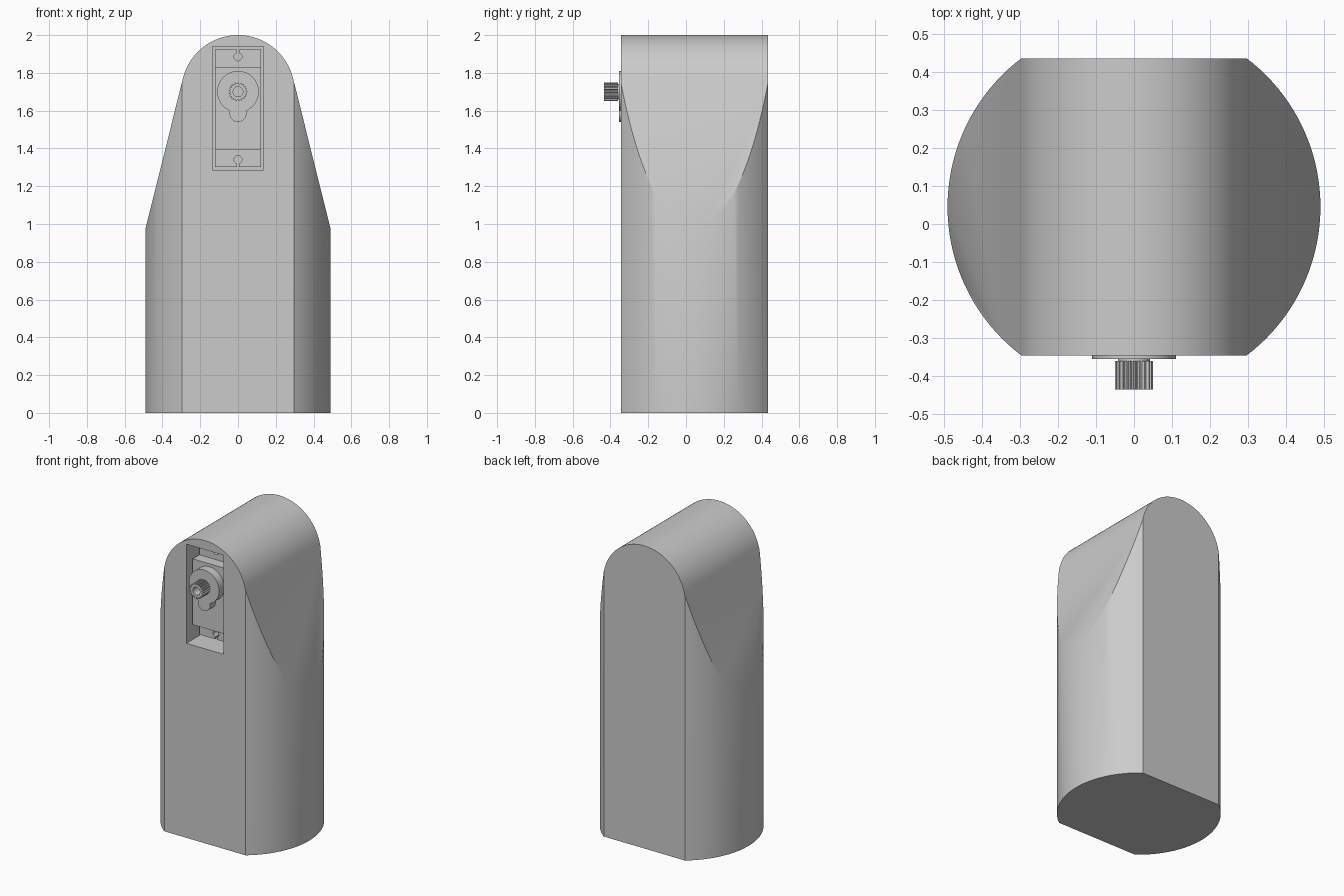
import bpy, bmesh
from math import sin, cos, pi, asin, atan2

cube = bpy.data.objects.get("Cube")
if cube:
    bpy.data.objects.remove(cube, do_unlink=True)

grey = bpy.data.materials.new("plain grey")
grey.use_nodes = True
grey.diffuse_color = (0.6, 0.6, 0.6, 1)
grey.node_tree.nodes["Principled BSDF"].inputs["Base Color"].default_value = (0.6, 0.6, 0.6, 1)


def arc(cx, cz, r, a0, a1, n):
    return [(cx + r * cos(a0 + (a1 - a0) * i / n), cz + r * sin(a0 + (a1 - a0) * i / n))
            for i in range(n + 1)]


def circle(cx, cz, r, n):
    return arc(cx, cz, r, 0, 2 * pi, n)[:-1]


def rect(x, z0, z1):
    return [(-x, z0), (x, z0), (x, z1), (-x, z1)]


def prism(name, outline, a, b, axis="Y"):
    """Extrude an outline from a to b along Y (outline in XZ) or Z (outline in XY)."""
    bm = bmesh.new()
    place = (lambda p: (p[0], a, p[1])) if axis == "Y" else (lambda p: (p[0], p[1], a))
    face = bm.faces.new([bm.verts.new(place(p)) for p in outline])
    new = bmesh.ops.extrude_face_region(bm, geom=[face])["geom"]
    step = (0, b - a, 0) if axis == "Y" else (0, 0, b - a)
    bmesh.ops.translate(bm, vec=step, verts=[v for v in new if isinstance(v, bmesh.types.BMVert)])
    bmesh.ops.recalc_face_normals(bm, faces=bm.faces)
    mesh = bpy.data.meshes.new(name)
    bm.to_mesh(mesh)
    bm.free()
    mesh.materials.append(grey)
    obj = bpy.data.objects.new(name, mesh)
    bpy.context.collection.objects.link(obj)
    return obj


def activate(obj):
    bpy.ops.object.select_all(action="DESELECT")
    obj.select_set(True)
    bpy.context.view_layer.objects.active = obj


def combine(obj, tool, operation):
    mod = obj.modifiers.new("cut", "BOOLEAN")
    mod.operation, mod.object, mod.solver = operation, tool, "EXACT"
    activate(obj)
    bpy.ops.object.modifier_apply(modifier=mod.name)
    bpy.data.objects.remove(tool, do_unlink=True)


def smooth(obj, angle=0.5):
    activate(obj)
    bpy.ops.object.shade_smooth_by_angle(angle=angle)


FRONT, BACK, AXLE = -0.345, 0.435, 1.70

# Housing: round-topped tapering profile, trimmed by an upright cylinder
lean = atan2(0.24, 0.97)
side = [(0.6, -0.1), (0.6, 0.534)]
profile = side + arc(0, AXLE, 0.3, lean, pi - lean, 48) + [(-x, z) for x, z in reversed(side)]
housing = prism("housing", profile, FRONT, BACK)
combine(housing, prism("trim", circle(0, 0.045, 0.49, 128), 0, 2.2, "Z"), "INTERSECT")

# Recess in the front for the motor
combine(housing, prism("recess", rect(0.136, 1.285, 1.94), FRONT - 0.1, -0.18), "DIFFERENCE")
smooth(housing)

# Mounting flange with a slotted screw hole at each end
flange = prism("motor_flange", rect(0.121, 1.303, 1.924), -0.23, -0.185)
for z, end in ((1.34, 1.28), (1.885, 1.95)):
    combine(flange, prism("hole", circle(0, z, 0.021, 24), -0.3, -0.1), "DIFFERENCE")
    combine(flange, prism("slot", rect(0.006, min(z, end), max(z, end)), -0.3, -0.1), "DIFFERENCE")
smooth(flange)

# Motor case
prism("motor_case", rect(0.122, 1.395, 1.83), -0.30, -0.182)

# Gear cover: large disc with a small lobe below
gap = asin(0.045 / 0.11)
cover = arc(0, AXLE, 0.11, gap - pi / 2, 1.5 * pi - gap, 56) + arc(0, 1.585, 0.045, pi, 2 * pi, 20)
smooth(prism("gear_cover", cover, -0.355, -0.298))

# Output shaft: plain neck and a toothed, hollow end
smooth(prism("shaft_neck", circle(0, AXLE, 0.042, 32), -0.365, -0.35))
teeth = 21
spline = []
for i in range(teeth * 4):
    a, r = 2 * pi * i / (teeth * 4), (0.05 if i % 4 < 2 else 0.043)
    spline.append((r * cos(a), AXLE + r * sin(a)))
shaft = prism("output_shaft", spline, -0.435, -0.36)
combine(shaft, prism("bore", circle(0, AXLE, 0.026, 32), -0.5, -0.375), "DIFFERENCE")
smooth(shaft)
